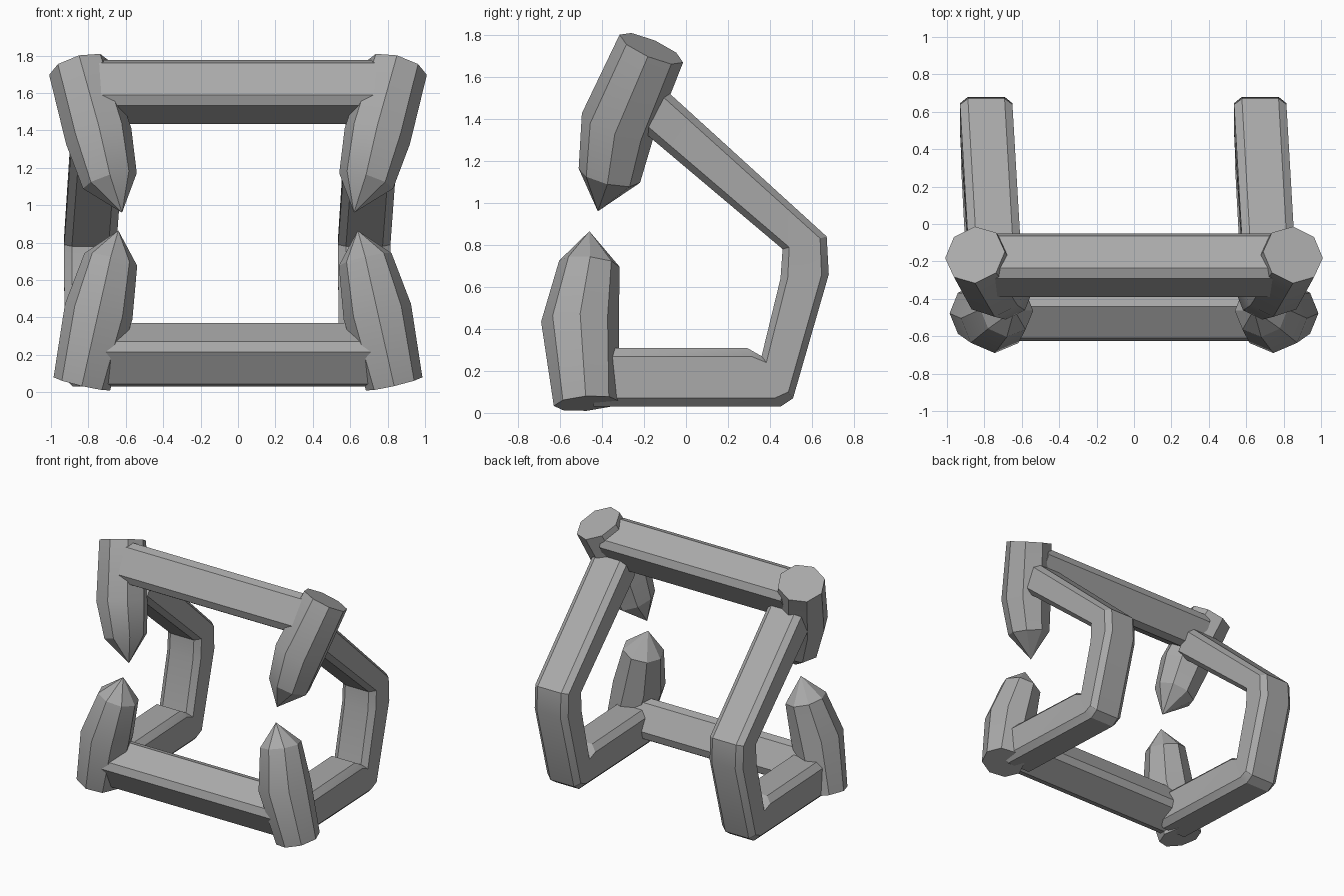
import bpy
import bmesh
from math import cos, sin, pi, radians
from mathutils import Vector

cube = bpy.data.objects.get("Cube")
if cube:
    bpy.data.objects.remove(cube, do_unlink=True)

grey = bpy.data.materials.new("plain grey")
grey.use_nodes = True
colour = (0.4, 0.4, 0.4, 1)
grey.diffuse_color = colour
grey.node_tree.nodes["Principled BSDF"].inputs["Base Color"].default_value = colour

X_AXIS = Vector((1, 0, 0))

# Cross-sections: a square with cut corners, and a regular octagon
CUT = 0.7
BEAM = [(1, -CUT), (1, CUT), (CUT, 1), (-CUT, 1),
        (-1, CUT), (-1, -CUT), (-CUT, -1), (CUT, -1)]
OCTAGON = [(cos(i * pi / 4), sin(i * pi / 4)) for i in range(8)]


def loft(name, sections, profile):
    """Skin a solid through sections of (centre, side vector, up vector)."""
    bm = bmesh.new()
    rings = [[bm.verts.new(c + a * u + b * v) for u, v in profile]
             for c, a, b in sections]
    count = len(profile)
    for low, high in zip(rings, rings[1:]):
        for i in range(count):
            j = (i + 1) % count
            bm.faces.new((low[i], low[j], high[j], high[i]))
    bm.faces.new(rings[0][::-1])
    bm.faces.new(rings[-1])
    bmesh.ops.remove_doubles(bm, verts=bm.verts, dist=0.002)
    bmesh.ops.recalc_face_normals(bm, faces=bm.faces)
    mesh = bpy.data.meshes.new(name)
    bm.to_mesh(mesh)
    bm.free()
    mesh.materials.append(grey)
    obj = bpy.data.objects.new(name, mesh)
    bpy.context.collection.objects.link(obj)
    bpy.ops.object.select_all(action='DESELECT')
    obj.select_set(True)
    bpy.context.view_layer.objects.active = obj
    bpy.ops.object.shade_smooth_by_angle(angle=radians(25))
    return obj


def cross_bar(name, y, z, tilt):
    """Straight beam along x, rolled about its own length."""
    a = Vector((0, cos(tilt), sin(tilt))) * 0.14
    b = Vector((0, -sin(tilt), cos(tilt))) * 0.14
    loft(name, [(Vector((x, y, z)), a, b) for x in (-0.76, 0.76)], BEAM)


def side_arm(name, shift):
    """Bent beam given by outer and inner edge points in the yz plane."""
    bends = [(0.72, (-0.11, 1.55), (-0.24, 1.37)),
             (0.675, (0.67, 0.84), (0.46, 0.78)),
             (0.675, (0.68, 0.66), (0.45, 0.64)),
             (0.68, (0.51, 0.07), (0.36, 0.27)),
             (0.68, (0.45, 0.03), (0.29, 0.31)),
             (0.72, (-0.44, 0.03), (-0.44, 0.31))]
    sections = []
    for x, outer, inner in bends:
        o, i = Vector((x + shift, *outer)), Vector((x + shift, *inner))
        sections.append(((o + i) / 2, X_AXIS * 0.14, (o - i) / 2))
    loft(name, sections, BEAM)


def claw(name, side, stations):
    """Octagonal prong that swells and then closes to a point."""
    centres = [Vector((side * x, y, z)) for x, y, z, r in stations]
    sections = []
    for k, centre in enumerate(centres):
        before = centres[max(k - 1, 0)]
        after = centres[min(k + 1, len(centres) - 1)]
        along = (after - before).normalized()
        a = (X_AXIS - along * along.x).normalized()
        radius = stations[k][3]
        sections.append((centre, a * radius, along.cross(a) * radius))
    loft(name, sections, OCTAGON)


# Cross bars
cross_bar("upper_cross_bar", -0.22, 1.605, radians(-30))
cross_bar("lower_cross_bar", -0.455, 0.2, radians(30))

# Side arms and the four pointed prongs
UPPER = [(0.85, -0.165, 1.735, 0.165), (0.745, -0.325, 1.37, 0.18),
         (0.685, -0.365, 1.13, 0.15), (0.62, -0.42, 0.96, 0)]
LOWER = [(0.835, -0.475, 0.045, 0.155), (0.745, -0.505, 0.43, 0.185),
         (0.68, -0.46, 0.71, 0.145), (0.64, -0.46, 0.865, 0)]
for label, side, shift in (("left", 1, 0), ("right", -1, -1.465)):
    side_arm(label + "_side_arm", shift)
    claw(label + "_upper_prong", side, UPPER)
    claw(label + "_lower_prong", side, LOWER)
